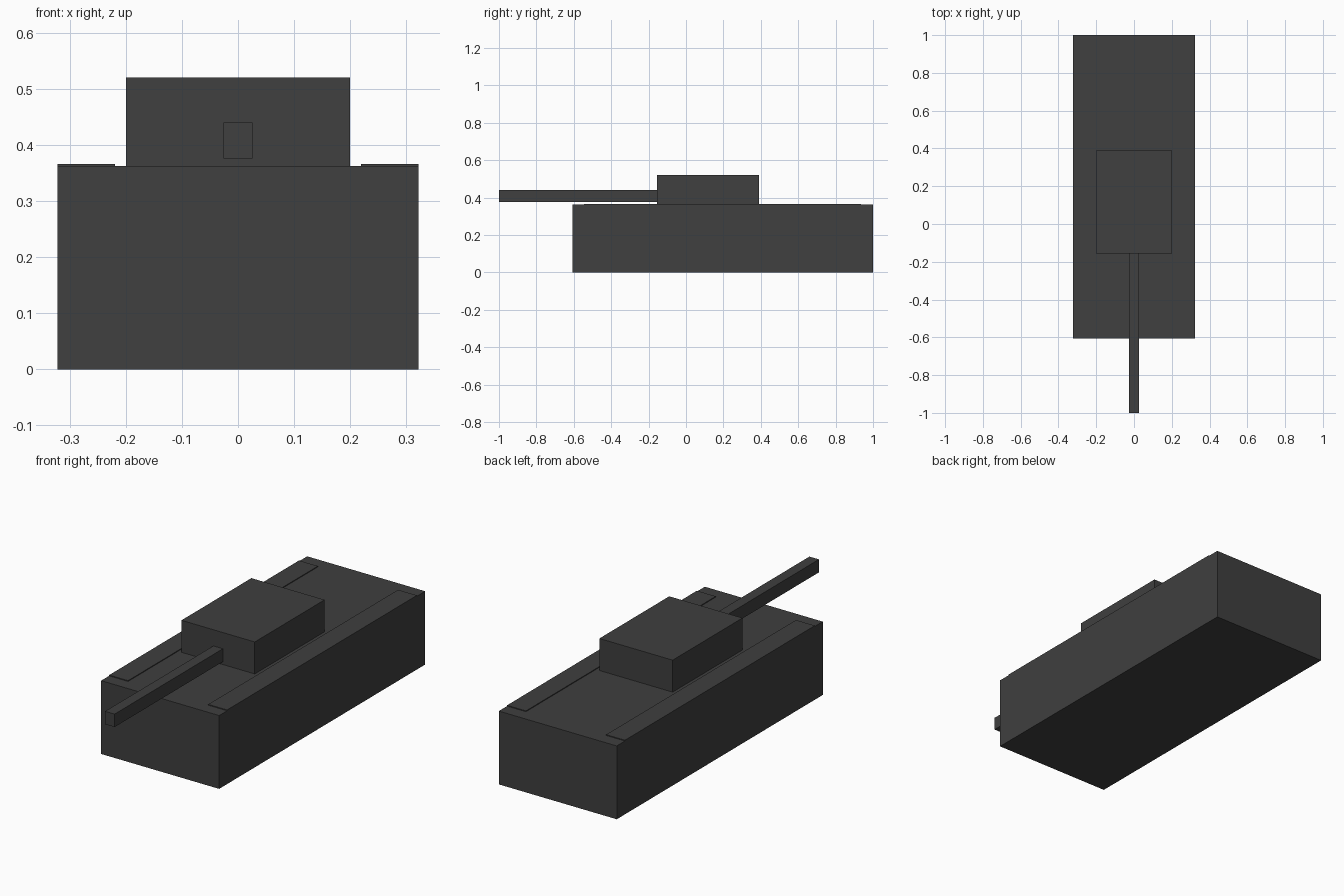
import bpy

if "Cube" in bpy.data.objects:
    bpy.data.objects.remove(bpy.data.objects["Cube"])

dark = bpy.data.materials.new("dark_grey")
dark.diffuse_color = (0.05, 0.05, 0.05, 1)
dark.use_nodes = True
dark.node_tree.nodes["Principled BSDF"].inputs["Base Color"].default_value = dark.diffuse_color


def box(name, x, y, z):
    """Box spanning the given (min, max) ranges."""
    spans = (x, y, z)
    bpy.ops.mesh.primitive_cube_add(size=1, location=[(a + b) / 2 for a, b in spans])
    ob = bpy.context.object
    ob.name = name
    ob.scale = [b - a for a, b in spans]
    bpy.ops.object.transform_apply(location=False, rotation=False, scale=True)
    ob.data.materials.append(dark)
    return ob


# Main body
box("hull", (-0.322, 0.322), (-0.607, 1.0), (0, 0.362))

# Thin raised track covers along both top edges
for side, x in (("left", (-0.322, -0.219)), ("right", (0.219, 0.322))):
    box(side + "_track_cover", x, (-0.545, 0.936), (0.362, 0.366))

# Turret and gun
box("turret", (-0.2, 0.2), (-0.155, 0.39), (0.362, 0.52))
box("gun_barrel", (-0.026, 0.026), (-1.0, -0.155), (0.376, 0.44))
